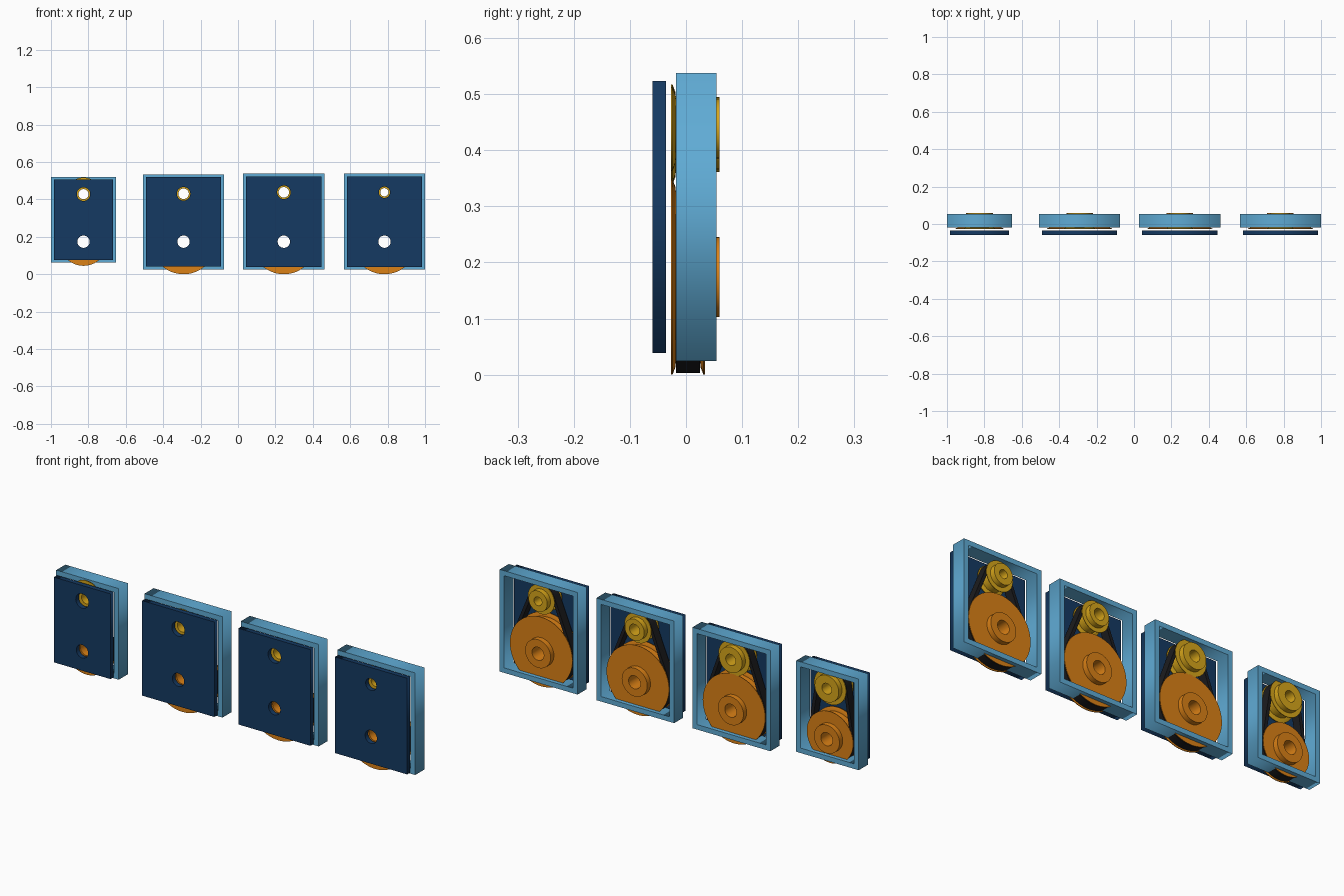
import bpy, bmesh
from math import sin, cos, pi, asin, tau

if "Cube" in bpy.data.objects:
    bpy.data.objects.remove(bpy.data.objects["Cube"])


def material(name, rgb):
    m = bpy.data.materials.new(name)
    m.diffuse_color = (*[(c / 255) ** 2.2 for c in rgb], 1)
    m.use_nodes = True
    m.node_tree.nodes["Principled BSDF"].inputs["Base Color"].default_value = m.diffuse_color
    return m


BLUE = material("light_blue", (96, 170, 212))
NAVY = material("navy", (27, 60, 98))
ORANGE = material("orange", (218, 128, 28))
GOLD = material("gold", (214, 164, 32))
BLACK = material("rubber", (34, 34, 36))


def add_mesh(name, me, mat, smooth=False):
    ob = bpy.data.objects.new(name, me)
    bpy.context.collection.objects.link(ob)
    me.materials.clear()
    me.materials.append(mat)
    if smooth:
        bpy.ops.object.select_all(action='DESELECT')
        ob.select_set(True)
        bpy.context.view_layer.objects.active = ob
        bpy.ops.object.shade_smooth_by_angle(angle=0.5)
    return ob


def slab(name, loops, y0, y1, mat, smooth=False):
    """Extrude x/z outlines (first outer, rest holes) from y0 to y1."""
    cu = bpy.data.curves.new(name, 'CURVE')
    cu.dimensions = '2D'
    cu.fill_mode = 'BOTH'
    cu.extrude = (y1 - y0) / 2
    for loop in loops:
        sp = cu.splines.new('POLY')
        sp.points.add(len(loop) - 1)
        for p, (x, z) in zip(sp.points, loop):
            p.co = (x, z, 0, 1)
        sp.use_cyclic_u = True
    tmp = bpy.data.objects.new(name + "_tmp", cu)
    me = bpy.data.meshes.new_from_object(tmp)
    bpy.data.objects.remove(tmp)
    bm = bmesh.new()
    bm.from_mesh(me)
    for v in bm.verts:
        x, z, h = v.co
        v.co = (x, (y0 + y1) / 2 - h, z)
    bmesh.ops.remove_doubles(bm, verts=bm.verts, dist=1e-5)
    bmesh.ops.recalc_face_normals(bm, faces=bm.faces)
    bm.to_mesh(me)
    bm.free()
    return add_mesh(name, me, mat, smooth)


def lathe(name, cx, cz, profile, mat, n=64):
    """Spin a closed (radius, y) profile about the y axis."""
    bm = bmesh.new()
    rings = [[bm.verts.new((cx + r * cos(tau * i / n), y, cz + r * sin(tau * i / n)))
              for i in range(n)] for r, y in profile]
    for a, b in zip(rings, rings[1:] + rings[:1]):
        for i in range(n):
            j = (i + 1) % n
            bm.faces.new((a[i], a[j], b[j], b[i]))
    bmesh.ops.recalc_face_normals(bm, faces=bm.faces)
    me = bpy.data.meshes.new(name)
    bm.to_mesh(me)
    bm.free()
    return add_mesh(name, me, mat, True)


def rect(x, hw, z0, z1):
    return [(x - hw, z0), (x + hw, z0), (x + hw, z1), (x - hw, z1)]


def circle(x, z, r, n=40):
    return [(x + r * cos(tau * i / n), z + r * sin(tau * i / n)) for i in range(n)]


def belt_loop(x, z1, r1, z2, r2, n=40):
    a = asin((r1 - r2) / (z2 - z1))
    pts = []
    for z, r, s, e in ((z2, r2, a, pi - a), (z1, r1, pi - a, tau + a)):
        for i in range(n + 1):
            t = s + (e - s) * i / n
            pts.append((x + r * cos(t), z + r * sin(t)))
    return pts


def pulley(name, x, z, r, hub, bore, mat):
    # flared flanges either side of the belt groove, hub at the back
    g = r - 0.02
    lathe(name, x, z, [
        (bore, -0.027), (r, -0.027), (r, -0.024), (r - 0.013, -0.019), (g, -0.019),
        (g, 0.026), (r - 0.013, 0.026), (r, 0.031), (r, 0.034),
        (hub, 0.034), (hub, 0.06), (bore, 0.06)], mat)


LOW = 0.174   # height of the large pulley axle
WALL = 0.025  # frame wall
# x, frame half width, frame z0, z1, large r, small z, small r, small hub, small bore, plate hole
UNITS = [
    (-0.826, 0.174, 0.062, 0.521, 0.129, 0.428, 0.089, 0.067, 0.027, 0.036),
    (-0.291, 0.217, 0.026, 0.534, 0.174, 0.430, 0.087, 0.064, 0.028, 0.036),
    (0.245, 0.217, 0.024, 0.538, 0.174, 0.438, 0.075, 0.054, 0.028, 0.036),
    (0.783, 0.217, 0.024, 0.538, 0.174, 0.438, 0.074, 0.052, 0.022, 0.030),
]

for k, (x, hw, z0, z1, R, zs, r, hub, bore, hole) in enumerate(UNITS, 1):
    # open rectangular frame
    slab(f"frame_{k}", [rect(x, hw, z0, z1), rect(x, hw - WALL, z0 + WALL, z1 - WALL)],
         -0.018, 0.054, BLUE)
    # front cover plate with axle holes
    slab(f"cover_plate_{k}", [rect(x, hw - 0.016, z0 + 0.015, z1 - 0.015),
                              circle(x, LOW, 0.033), circle(x, zs, hole)],
         -0.06, -0.036, NAVY)
    # pulleys
    pulley(f"large_pulley_{k}", x, LOW, R, 0.071, 0.033, ORANGE)
    pulley(f"small_pulley_{k}", x, zs, r, hub, bore, GOLD)
    # drive belt
    slab(f"belt_{k}", [belt_loop(x, LOW, R - 0.003, zs, r - 0.003),
                       belt_loop(x, LOW, R - 0.019, zs, r - 0.019)],
         -0.018, 0.025, BLACK, True)
